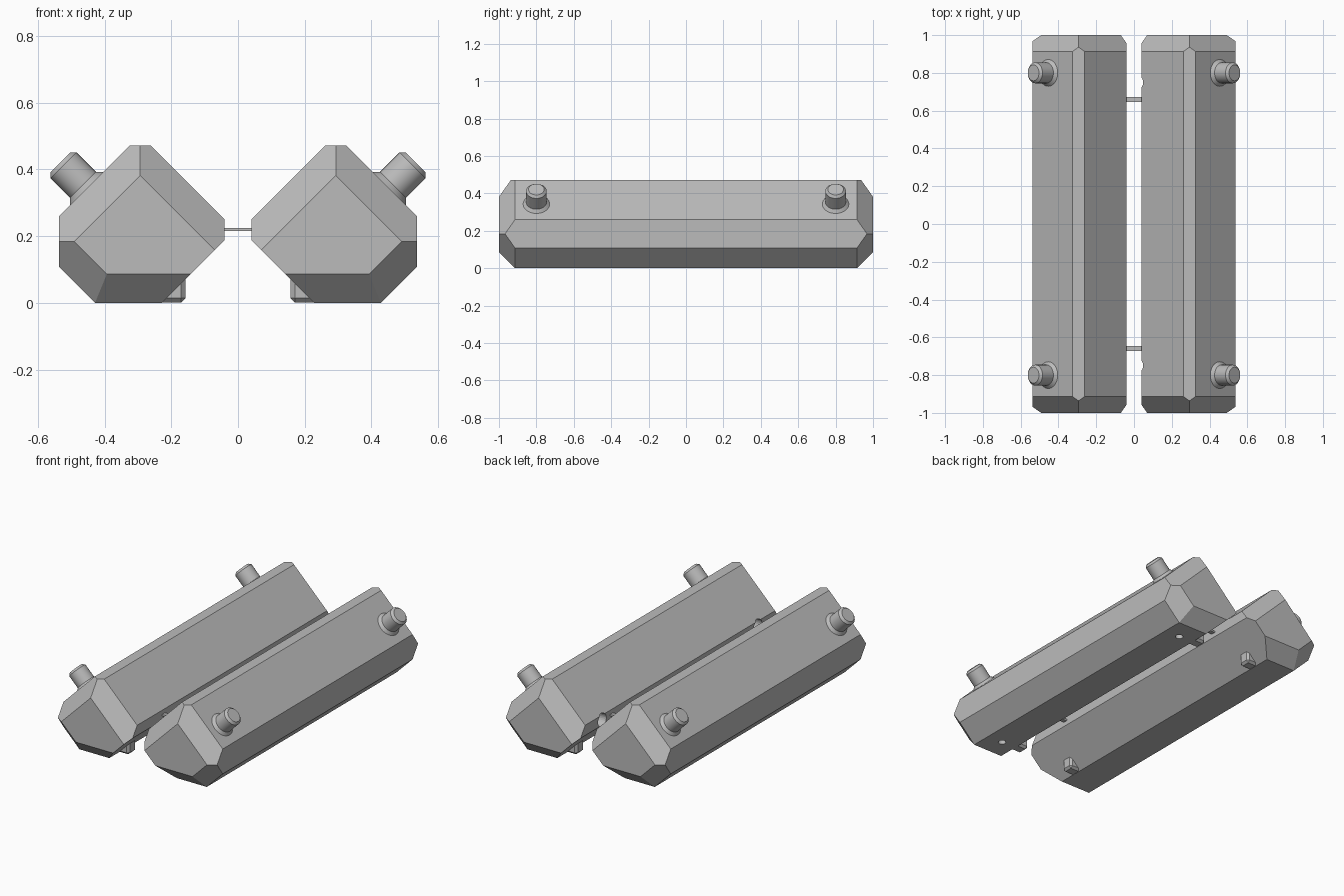
import bpy, bmesh, math
from mathutils import Vector, Matrix

if "Cube" in bpy.data.objects:
    bpy.data.objects.remove(bpy.data.objects["Cube"], do_unlink=True)

grey = bpy.data.materials.new("plain grey")
grey.use_nodes = True
colour = (0.5, 0.5, 0.5, 1)
grey.diffuse_color = colour
grey.node_tree.nodes["Principled BSDF"].inputs["Base Color"].default_value = colour

R = math.sqrt(0.5)
SIDES = (("left", 1), ("right", -1))
ENDS = (("front", -1), ("back", 1))


def finish(bm, name, mirror=1, smooth=False):
    """Turn a bmesh into an object, mirrored across x when mirror is -1."""
    for v in bm.verts:
        v.co.x *= mirror
    bmesh.ops.recalc_face_normals(bm, faces=bm.faces)
    mesh = bpy.data.meshes.new(name)
    bm.to_mesh(mesh)
    bm.free()
    mesh.materials.append(grey)
    ob = bpy.data.objects.new(name, mesh)
    bpy.context.collection.objects.link(ob)
    if smooth:
        bpy.ops.object.select_all(action="DESELECT")
        ob.select_set(True)
        bpy.context.view_layer.objects.active = ob
        bpy.ops.object.shade_smooth_by_angle(angle=math.radians(30))
    return ob


def box(bm, centre, size):
    m = Matrix.Translation(centre) @ Matrix.Diagonal((*size, 1))
    return bmesh.ops.create_cube(bm, size=1, matrix=m)


def cut(bm, normal, point):
    """Slice away everything beyond a plane and cap the opening."""
    geom = bm.verts[:] + bm.edges[:] + bm.faces[:]
    out = bmesh.ops.bisect_plane(bm, geom=geom, plane_co=point, plane_no=normal,
                                 dist=1e-5, clear_outer=True)
    edges = [e for e in out["geom_cut"] if isinstance(e, bmesh.types.BMEdge)]
    if edges:
        bmesh.ops.contextual_create(bm, geom=edges)


def rod(bm, start, direction, radius, depth):
    d = Vector(direction).normalized()
    m = Matrix.Translation(Vector(start) + d * depth / 2) @ d.to_track_quat("Z", "Y").to_matrix().to_4x4()
    bmesh.ops.create_cone(bm, cap_ends=True, segments=24, radius1=radius,
                          radius2=radius, depth=depth, matrix=m)


def body(side, s):
    bm = bmesh.new()
    box(bm, (0.2885, 0, 0.236), (0.497, 2, 0.472))
    # Sloping long faces
    upper_out, lower_out = Vector((0.537, 0, 0.26)), Vector((0.537, 0, 0.108))
    upper_in, lower_in = Vector((0.04, 0, 0.25)), Vector((0.04, 0, 0.188))
    slopes = (((R, 0, R), upper_out), ((R, 0, -R), lower_out),
              ((-R, 0, R), upper_in), ((-R, 0, -R), lower_in))
    for n, p in slopes:
        cut(bm, n, p)
    # End chamfers on every long face except the lower inner one
    for n, p in slopes[:3] + (((0, 0, -1), Vector((0.33, 0, 0))),):
        for _, e in ENDS:
            cut(bm, Vector(n) + Vector((0, e, 0)), p + Vector((0, e * 0.914, 0)))
    ob = finish(bm, side + "_body", s)

    # Small round holes in the underside and the inner edge
    bm = bmesh.new()
    for _, e in ENDS:
        rod(bm, (0.325, e * 0.79, -0.05), (0, 0, 1), 0.022, 0.1)
        rod(bm, (-0.02, e * 0.75, 0.219), (1, 0, 0), 0.04, 0.12)
    cutter = finish(bm, side + "_hole_cutter", s)
    cutter.hide_render = True
    mod = ob.modifiers.new("holes", "BOOLEAN")
    mod.operation = "DIFFERENCE"
    mod.object = cutter
    bpy.context.view_layer.objects.active = ob
    bpy.ops.object.modifier_apply(modifier=mod.name)
    bpy.data.objects.remove(cutter, do_unlink=True)


def knob(name, s, y):
    """Chamfered post with a sloping collar, lathed about the face normal."""
    profile = ((0, -0.02), (0.071, -0.02), (0.071, 0), (0.055, 0.016),
               (0.055, 0.098), (0.042, 0.111), (0, 0.111))
    bm = bmesh.new()
    verts = [bm.verts.new((r, 0, h)) for r, h in profile]
    edges = [bm.edges.new(pair) for pair in zip(verts, verts[1:])]
    bmesh.ops.spin(bm, geom=verts + edges, axis=(0, 0, 1), cent=(0, 0, 0),
                   angle=math.tau, steps=32)
    bmesh.ops.remove_doubles(bm, verts=bm.verts, dist=1e-5)
    base = Matrix.Translation((0.454, y, 0.343))
    bm.transform(base @ Matrix.Rotation(math.radians(45), 4, "Y"))
    finish(bm, name, s, smooth=True)


def foot(name, s, y):
    bm = bmesh.new()
    box(bm, (0.208, y, 0.061), (0.1, 0.075, 0.12))
    edges = [e for e in bm.edges if min(v.co.z for v in e.verts) < 0.05]
    bmesh.ops.bevel(bm, geom=edges, offset=0.013, segments=1, affect="EDGES")
    finish(bm, name, s)


for side, s in SIDES:
    body(side, s)
    for end, e in ENDS:
        knob(f"{side}_{end}_knob", s, e * 0.8)
        foot(f"{side}_{end}_foot", s, e * 0.79)

# Thin bars joining the two bodies
for end, e in ENDS:
    bm = bmesh.new()
    box(bm, (0, e * 0.66, 0.22), (0.1, 0.026, 0.01))
    finish(bm, end + "_link_bar")
